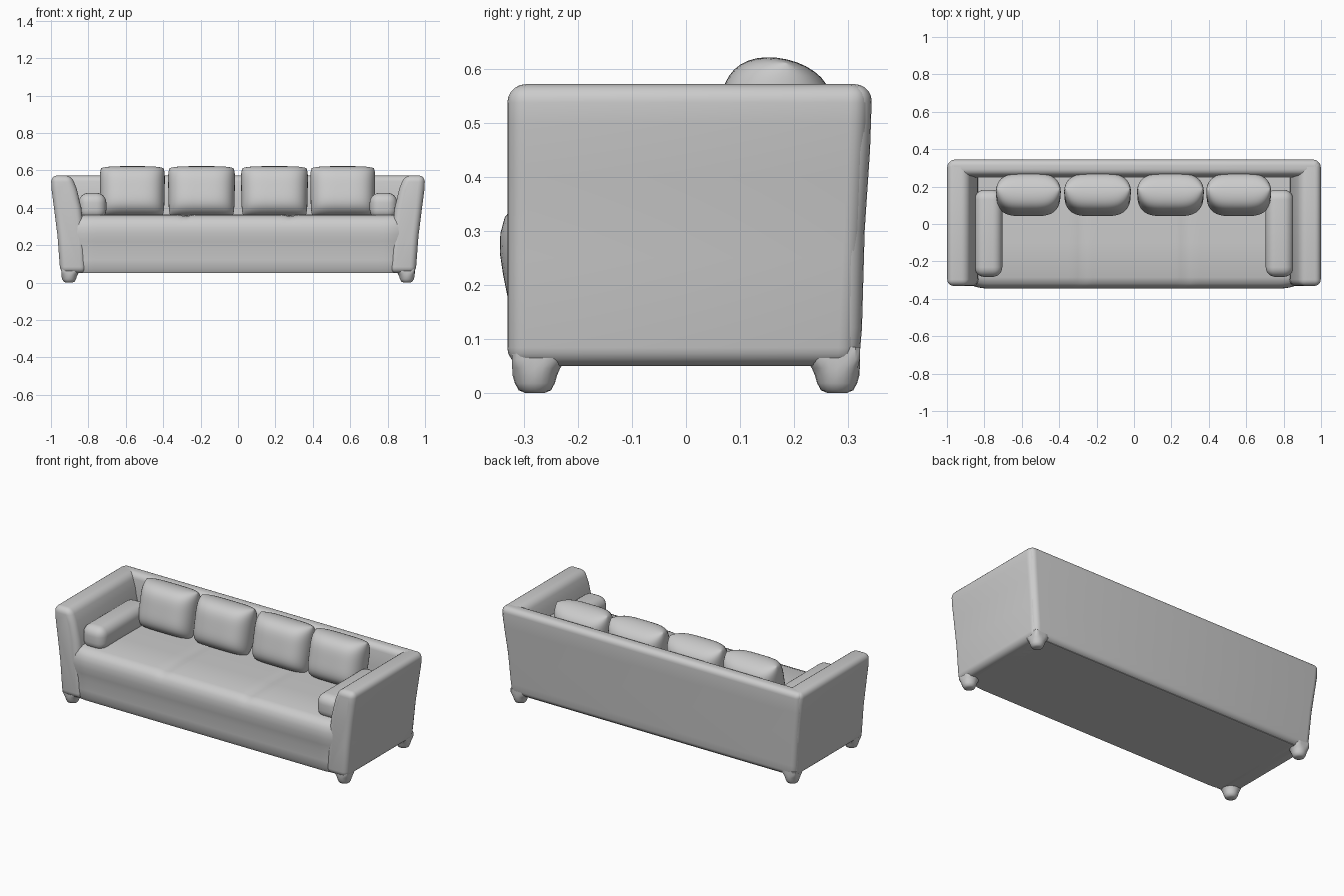
import bpy, bmesh, math
from mathutils import Matrix, Vector

if "Cube" in bpy.data.objects:
    bpy.data.objects.remove(bpy.data.objects["Cube"])

SIDE = [(.05, .95), (.25, .965), (.4, .984), (.5, .997), (.572, 1.0)]    # z, outer x
REAR = [(.05, .32), (.12, .326), (.3, .331), (.45, .341), (.572, .345)]  # z, outer y


def lookup(table, z):
    for (z0, a), (z1, b) in zip(table, table[1:]):
        if z <= z1:
            return a + (b - a) * (z - z0) / (z1 - z0)
    return table[-1][1]


def finish(name, bm, angle=40):
    bmesh.ops.recalc_face_normals(bm, faces=bm.faces)
    me = bpy.data.meshes.new(name)
    bm.to_mesh(me)
    bm.free()
    ob = bpy.data.objects.new(name, me)
    bpy.context.collection.objects.link(ob)
    bpy.ops.object.select_all(action='DESELECT')
    ob.select_set(True)
    bpy.context.view_layer.objects.active = ob
    bpy.ops.object.shade_smooth_by_angle(angle=math.radians(angle))
    return ob


def loft(name, rings, bevel=0):
    bm = bmesh.new()
    vs = [[bm.verts.new(p) for p in r] for r in rings]
    n = len(rings[0])
    for a, b in zip(vs, vs[1:]):
        for i in range(n):
            j = (i + 1) % n
            bm.faces.new((a[i], a[j], b[j], b[i]))
    bm.faces.new(vs[0])
    bm.faces.new(vs[-1])
    bmesh.ops.recalc_face_normals(bm, faces=bm.faces)
    if bevel:
        edges = [e for e in bm.edges if e.calc_face_angle(0) > math.radians(35)]
        bmesh.ops.bevel(bm, geom=edges, offset=bevel, segments=5, profile=.5,
                        affect='EDGES', clamp_overlap=True)
    return finish(name, bm)


# Flared arms
inner = [(.572, .89), (.5, .862), (.4, .838), (.25, .82), (.05, .81)]
for s, label in ((-1, "left"), (1, "right")):
    prof = [(s * x, z) for z, x in SIDE + inner]
    loft(label + "_arm", [[(x, -.331, z) for x, z in prof],
                          [(x, lookup(REAR, z) - .005, z) for x, z in prof]], .034)

# Back rest, leaning slightly outward at the top
prof = [(y, z) for z, y in REAR] + [(.262, .572), (.25, .45), (.245, .05)]
loft("back_rest", [[(s * (lookup(SIDE, z) - .005), y, z) for y, z in prof]
                   for s in (-1, 1)], .032)

# Seat and base: front lip bulges, shallow seams between three seat cushions
seat = [(-.312, .05), (-.326, .075), (-.33, .12), (-.331, .18), (-.339, .22),
        (-.345, .26), (-.344, .295), (-.336, .325), (-.318, .348), (-.285, .36),
        (-.1, .365), (.1, .362), (.3, .36), (.3, .05)]
rings = []
for i in range(73):
    x = -.9 + i * .025
    dip = .007 * sum(math.exp(-((x - c) / .022) ** 2) for c in (-.28, .28))
    tuck = .03 * max(0, (abs(x) - .78) / .12) ** 2
    rings.append([(x, y + (tuck if y < -.3 else 0), z - (dip if z > .34 else 0))
                  for y, z in seat])
loft("seat", rings)

# Stubby rounded feet
foot = [(.018, 0), (.03, .005), (.037, .018), (.041, .032), (.047, .046), (.058, .062), (.058, .085)]
for sx, lx in ((-1, "left"), (1, "right")):
    for cy, ly in ((-.28, "front"), (.28, "rear")):
        rings = []
        for r, z in foot:
            ring = []
            for k in range(20):
                a = math.tau * k / 20
                # outward sides stay inside the body outline
                dx, dy = r * math.cos(a), r * math.sin(a)
                dx = sx * min(sx * dx, .042)
                dy = math.copysign(min(abs(dy), .042), dy) if dy * cy > 0 else dy
                ring.append((sx * .903 + dx, cy + dy, z))
            rings.append(ring)
        loft(f"{ly}_{lx}_foot", rings)


# Plump back cushions with pinched edges, leaning on the back rest
def pillow(name, cx, width, height, half, tilt):
    bm = bmesh.new()
    n = 24
    loc = Matrix.Translation((cx, .156, .484)) @ Matrix.Rotation(tilt, 4, 'X')
    grids = []
    for side in (-1, 1):
        g = {}
        for i in range(n + 1):
            for j in range(n + 1):
                u = math.sin((i / n - .5) * math.pi)
                v = math.sin((j / n - .5) * math.pi)
                t = half * ((1 - u ** 4) * (1 - v ** 4)) ** .5
                x = u * width / 2 * (1 - .05 * v ** 6) * (1 + .015 * v)
                z = v * height / 2 * (1 - .05 * u ** 6)
                g[i, j] = bm.verts.new(loc @ Vector((x, side * t, z)))
        for i in range(n):
            for j in range(n):
                bm.faces.new((g[i, j], g[i + 1, j], g[i + 1, j + 1], g[i, j + 1]))
    bmesh.ops.remove_doubles(bm, verts=bm.verts, dist=.0004)
    finish(name, bm, 70)


for i, (cx, w) in enumerate(((-.565, .345), (-.195, .355), (.195, .355), (.56, .345))):
    pillow(f"back_cushion_{i + 1}", cx, w, .275, .105, math.radians(-13))

# Bolsters along the inside of the arms
for s, label in ((-1, "left"), (1, "right")):
    bm = bmesh.new()
    bmesh.ops.create_cube(bm, size=1, matrix=Matrix.Translation((s * .778, -.05, .408))
                          @ Matrix.Diagonal((.148, .465, .142, 1)))
    bmesh.ops.bevel(bm, geom=bm.edges[:], offset=.052, segments=6, profile=.5, affect='EDGES')
    finish(label + "_bolster", bm)
